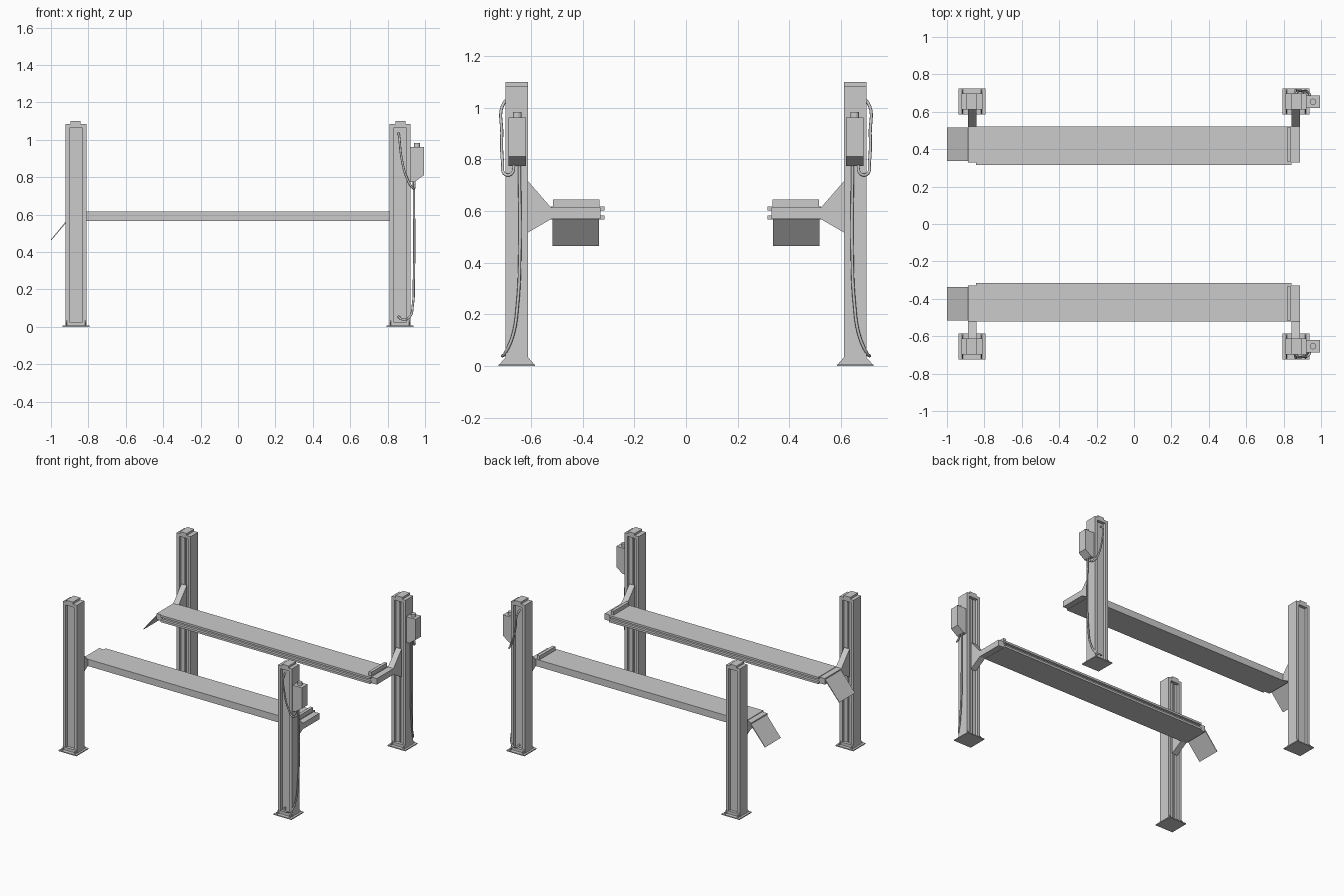
import bpy, bmesh
from mathutils import Vector

cube = bpy.data.objects.get("Cube")
if cube:
    bpy.data.objects.remove(cube, do_unlink=True)

grey = bpy.data.materials.new("light_grey_steel")
grey.use_nodes = True
colour = (0.6, 0.6, 0.6, 1)
grey.diffuse_color = colour
grey.node_tree.nodes["Principled BSDF"].inputs["Base Color"].default_value = colour


def finish(name, bm, mirror=(False, True)):
    """Turn a bmesh into an object, mirrored across x and/or y."""
    bmesh.ops.recalc_face_normals(bm, faces=bm.faces)
    mesh = bpy.data.meshes.new(name)
    bm.to_mesh(mesh)
    bm.free()
    mesh.materials.append(grey)
    obj = bpy.data.objects.new(name, mesh)
    bpy.context.collection.objects.link(obj)
    if any(mirror):
        mod = obj.modifiers.new("Mirror", "MIRROR")
        mod.use_axis = (mirror[0], mirror[1], False)
        mod.use_mirror_merge = False
    return obj


def add_box(bm, x, y, z):
    verts = bmesh.ops.create_cube(bm, size=1)["verts"]
    for v in verts:
        v.co = Vector([(a + b) / 2 + c * (b - a) for (a, b), c in zip((x, y, z), v.co)])


def add_prism(bm, points, axis, lo, hi):
    """Extrude a profile along x (points are y,z) or along y (points are x,z)."""
    place = (lambda p, t: (t, p[0], p[1])) if axis == "x" else (lambda p, t: (p[0], t, p[1]))
    face = bm.faces.new([bm.verts.new(place(p, lo)) for p in points])
    top = bmesh.ops.extrude_face_region(bm, geom=[face])["geom"]
    shift = Vector(place((0, 0), hi - lo))
    bmesh.ops.translate(bm, vec=shift, verts=[v for v in top if isinstance(v, bmesh.types.BMVert)])


BOTH = (True, True)
POST_X, POST_Y = (0.81, 0.922), (0.611, 0.698)

# Posts with a recessed channel on the inner and outer faces
bm = bmesh.new()
add_box(bm, POST_X, POST_Y, (0.006, 1.085))
bm.normal_update()
for side in (-1, 1):
    face = [f for f in bm.faces if f.normal.y * side > 0.9 and f.calc_area() > 0.05]
    bmesh.ops.inset_region(bm, faces=face, thickness=0.03, depth=0)
    bmesh.ops.inset_region(bm, faces=face, thickness=0, depth=-0.022)
    bm.normal_update()
finish("post", bm, BOTH)

# Post caps
bm = bmesh.new()
add_box(bm, (0.842, 0.896), POST_Y, (1.08, 1.1))
finish("post_cap", bm, BOTH)

# Locking strip inside the inner channel
bm = bmesh.new()
add_box(bm, (0.86, 0.872), (0.622, 0.64), (0.036, 1.055))
finish("locking_strip", bm, BOTH)

# Base plates with triangular gussets
bm = bmesh.new()
add_box(bm, (0.795, 0.938), (0.585, 0.725), (0, 0.007))
for x in (0.812, 0.913):
    for edge, tip in ((0.611, 0.588), (0.698, 0.722)):
        add_prism(bm, [(edge, 0.007), (tip, 0.007), (edge, 0.034)], "x", x, x + 0.007)
finish("base_plate", bm, BOTH)

# Carriage arms: a flared bracket running into the end beam
bm = bmesh.new()
add_prism(bm, [(0.615, 0.515), (0.615, 0.72), (0.522, 0.613), (0.33, 0.613),
               (0.33, 0.569), (0.522, 0.569)], "x", 0.843, 0.887)
finish("carriage_arm", bm, BOTH)

# Runways, channel shaped along the inner side
bm = bmesh.new()
add_prism(bm, [(0.522, 0.567), (0.522, 0.617), (0.316, 0.617), (0.316, 0.602),
               (0.335, 0.602), (0.335, 0.582), (0.316, 0.582), (0.316, 0.567)],
          "x", -0.845, 0.843)
finish("runway", bm)

# Wheel stops at the closed end
bm = bmesh.new()
add_box(bm, (0.818, 0.84), (0.335, 0.515), (0.61, 0.645))
finish("wheel_stop", bm)

# Approach ramps at the open end
bm = bmesh.new()
add_prism(bm, [(-1, 0.467), (-0.885, 0.607), (-0.88, 0.602), (-0.997, 0.464)],
          "y", 0.337, 0.517)
finish("approach_ramp", bm)

# Power units with a sloping underside and a round filler cap
bm = bmesh.new()
add_prism(bm, [(0.92, 0.963), (0.995, 0.963), (0.995, 0.812), (0.945, 0.775),
               (0.92, 0.775)], "y", 0.62, 0.687)
finish("power_unit", bm)
bm = bmesh.new()
bmesh.ops.create_cone(bm, cap_ends=True, segments=20, radius1=0.017, radius2=0.017, depth=0.024)
bmesh.ops.translate(bm, vec=(0.957, 0.653, 0.972), verts=bm.verts)
finish("filler_cap", bm)


# Hoses leading from each power unit to the top and foot of its post
def hose(name, points):
    for side, label in ((-1, "front"), (1, "back")):
        curve = bpy.data.curves.new(f"{name}_{label}", "CURVE")
        curve.dimensions = "3D"
        curve.bevel_depth = 0.006
        curve.bevel_resolution = 2
        curve.resolution_u = 8
        curve.use_fill_caps = True
        spline = curve.splines.new("BEZIER")
        spline.bezier_points.add(len(points) - 1)
        for bp, (x, y, z) in zip(spline.bezier_points, points):
            bp.co = (x, y * side, z)
            bp.handle_left_type = bp.handle_right_type = "AUTO"
        curve.materials.append(grey)
        bpy.context.collection.objects.link(bpy.data.objects.new(curve.name, curve))


hose("upper_hose", [(0.858, 0.68, 1.035), (0.861, 0.704, 1.02), (0.875, 0.713, 0.9),
                    (0.905, 0.71, 0.79), (0.935, 0.7, 0.742), (0.943, 0.675, 0.745),
                    (0.943, 0.665, 0.785)])
hose("lower_hose", [(0.94, 0.645, 0.785), (0.942, 0.643, 0.45), (0.94, 0.652, 0.24),
                    (0.935, 0.67, 0.12), (0.915, 0.7, 0.05), (0.88, 0.71, 0.04),
                    (0.858, 0.685, 0.055)])
